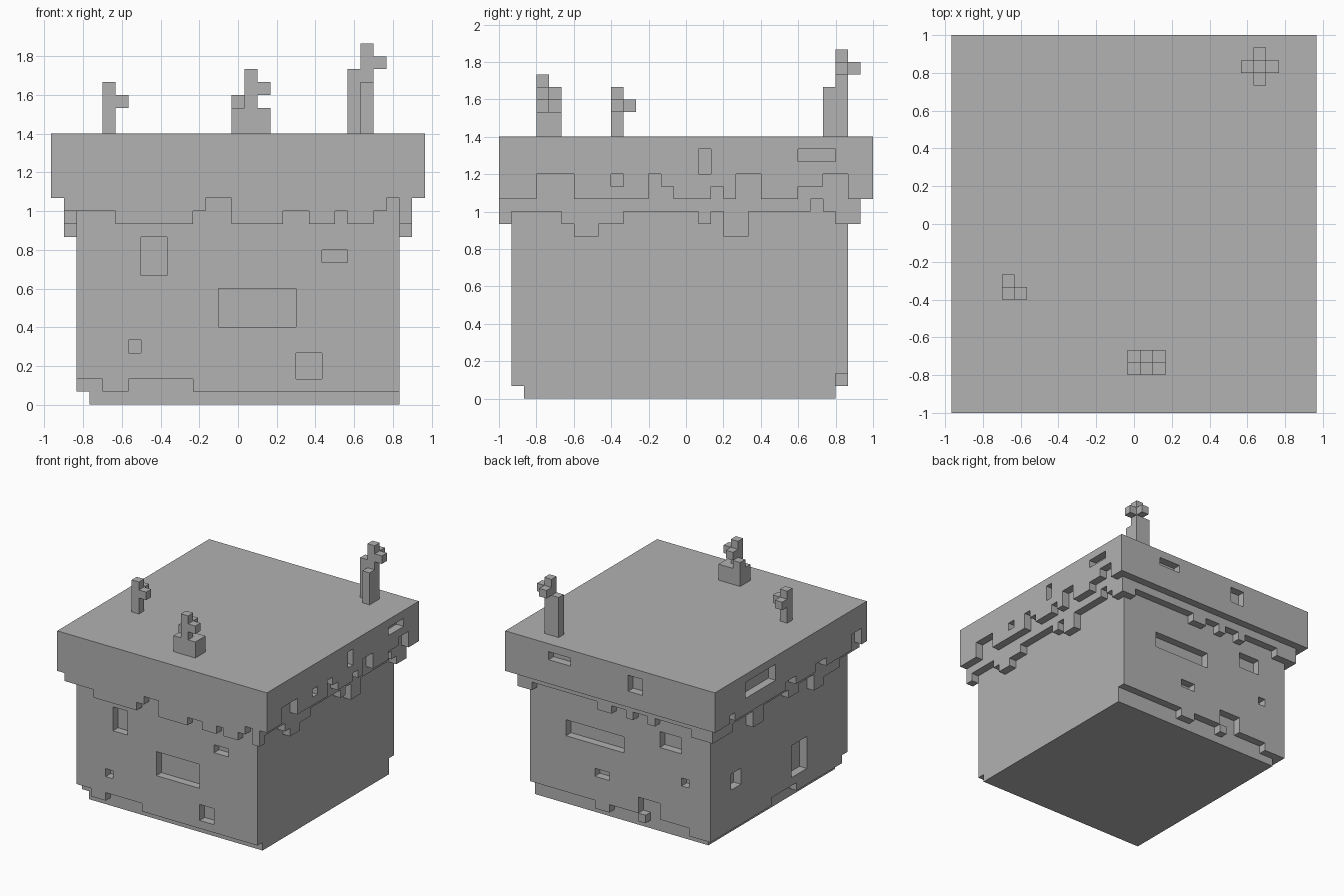
import bpy
import bmesh
from mathutils import Vector

if "Cube" in bpy.data.objects:
    bpy.data.objects.remove(bpy.data.objects["Cube"], do_unlink=True)

UNIT = 1 / 15                       # edge of one block
ORIGIN = Vector((14.5, 15, 0))      # block coordinates of the world origin

stone = bpy.data.materials.new("plain grey")
stone.use_nodes = True
stone.diffuse_color = (0.445, 0.445, 0.445, 1)
stone.node_tree.nodes["Principled BSDF"].inputs["Base Color"].default_value = stone.diffuse_color


def box(x0, x1, y0, y1, z0, z1):
    """All blocks inside a range."""
    return {(x, y, z) for x in range(x0, x1) for y in range(y0, y1) for z in range(z0, z1)}


def skirt(side, layer, start, top, steps):
    """One-block-thick wall whose lower edge follows (end, bottom) steps."""
    cells = set()
    for end, bottom in steps:
        if side == "x":
            cells |= box(layer, layer + 1, start, end, bottom, top)
        else:
            cells |= box(start, end, layer, layer + 1, bottom, top)
        start = end
    return cells


# Main body: solid core, then stepped outer walls
body = box(3, 27, 2, 27, 0, 16)
body |= skirt("y", 1, 2, 16, [(4, 2), (6, 1), (11, 2), (27, 1)])
body |= skirt("y", 27, 2, 16, [(5, 1), (9, 2), (11, 4), (12, 2), (16, 2), (18, 1), (27, 2)])
body |= skirt("x", 2, 2, 16, [(11, 1), (16, 2), (27, 1)])
body |= box(11, 12, 27, 28, 1, 2)

# Recesses in the front, back and left walls
for x0, x1, z0, z1 in [(7, 9, 10, 13), (21, 23, 11, 12), (13, 19, 6, 9), (6, 7, 4, 5), (19, 21, 2, 4)]:
    body -= box(x0, x1, 1, 2, z0, z1)
for x0, x1, z0, z1 in [(14, 22, 9, 11), (6, 9, 11, 13), (16, 18, 5, 6), (5, 6, 7, 8), (9, 12, 2, 4)]:
    body -= box(x0, x1, 27, 28, z0, z1)
body |= box(11, 12, 27, 28, 1, 2)
for y0, y1, z0, z1 in [(22, 24, 6, 8), (9, 12, 3, 7)]:
    body -= box(2, 3, y0, y1, z0, z1)

# Ragged lower fringe under the cap
fringe = skirt("y", 0, 1, 16, [(5, 15), (11, 14), (12, 15), (14, 16), (18, 14), (20, 15), (22, 14),
                               (23, 15), (25, 14), (26, 15), (27, 16), (28, 14)])
fringe |= skirt("x", 27, 1, 16, [(5, 15), (6, 14), (8, 13), (10, 14), (16, 15), (17, 14), (18, 15),
                                 (20, 13), (25, 15), (26, 16), (27, 15), (29, 14)])
fringe |= skirt("x", 1, 1, 16, [(4, 15), (7, 14), (9, 13), (12, 15), (14, 14), (19, 15), (21, 13),
                                (25, 15), (27, 14), (29, 14)])
fringe |= skirt("y", 28, 1, 16, [(4, 14), (9, 15), (10, 14), (12, 15), (13, 14), (15, 15), (17, 14),
                                 (26, 15), (28, 14)])

# Cap: solid core, plain front and back, stepped sides
cap = box(1, 28, 0, 30, 16, 21)
cap |= skirt("x", 28, 0, 21, [(3, 16), (6, 18), (12, 16), (13, 18), (14, 17), (17, 16), (18, 17),
                              (19, 16), (21, 18), (24, 16), (26, 17), (28, 18), (30, 16)])
cap |= skirt("x", 0, 0, 21, [(1, 16), (3, 18), (8, 16), (10, 17), (14, 16), (16, 17), (26, 16),
                             (27, 17), (30, 16)])
cap -= box(28, 29, 9, 10, 17, 18)
cap -= box(28, 29, 16, 17, 18, 20)
cap -= box(28, 29, 24, 27, 19, 20)
cap -= box(0, 1, 18, 24, 18, 20)
cap -= box(20, 23, 29, 30, 19, 20)
cap -= box(10, 12, 29, 30, 18, 20)

# Sprigs on the top: a stem with stubby arms
left_sprig = box(4, 5, 9, 10, 21, 25) | box(5, 6, 9, 10, 23, 24) | box(4, 5, 10, 11, 23, 24)
front_sprig = box(14, 17, 3, 5, 21, 23) | box(15, 16, 3, 4, 23, 26) | box(16, 17, 3, 4, 24, 25)
front_sprig |= box(14, 15, 4, 5, 23, 24) | box(15, 16, 4, 5, 24, 25)
back_sprig = box(24, 25, 27, 28, 21, 28) | box(23, 24, 27, 28, 21, 26) | box(24, 25, 26, 27, 21, 25)
back_sprig |= box(25, 26, 27, 28, 26, 27) | box(24, 25, 28, 29, 26, 27)

parts = {"body": body, "fringe": fringe, "cap": cap, "left_sprig": left_sprig,
         "front_sprig": front_sprig, "back_sprig": back_sprig}
solid = set().union(*parts.values())


def build(name, cells):
    """Skin the blocks of a part, leaving out faces buried in the model."""
    bm = bmesh.new()
    corners = {}

    def corner(p):
        key = tuple(round(c) for c in p)
        if key not in corners:
            corners[key] = bm.verts.new((Vector(key) - ORIGIN) * UNIT)
        return corners[key]

    for cell in sorted(cells):
        base = Vector(cell)
        for axis in range(3):
            u, v, n = (Vector([float(i == (axis + k) % 3) for i in range(3)]) for k in (1, 2, 0))
            for sign in (-1, 1):
                if tuple(round(c) for c in base + n * sign) in solid:
                    continue
                start = base + n * (sign > 0)
                ring = [start, start + u, start + u + v, start + v]
                if sign < 0:
                    ring.reverse()
                bm.faces.new([corner(p) for p in ring])
    mesh = bpy.data.meshes.new(name)
    bm.to_mesh(mesh)
    bm.free()
    mesh.materials.append(stone)
    bpy.context.collection.objects.link(bpy.data.objects.new(name, mesh))


for part_name, part_cells in parts.items():
    build(part_name, part_cells)
